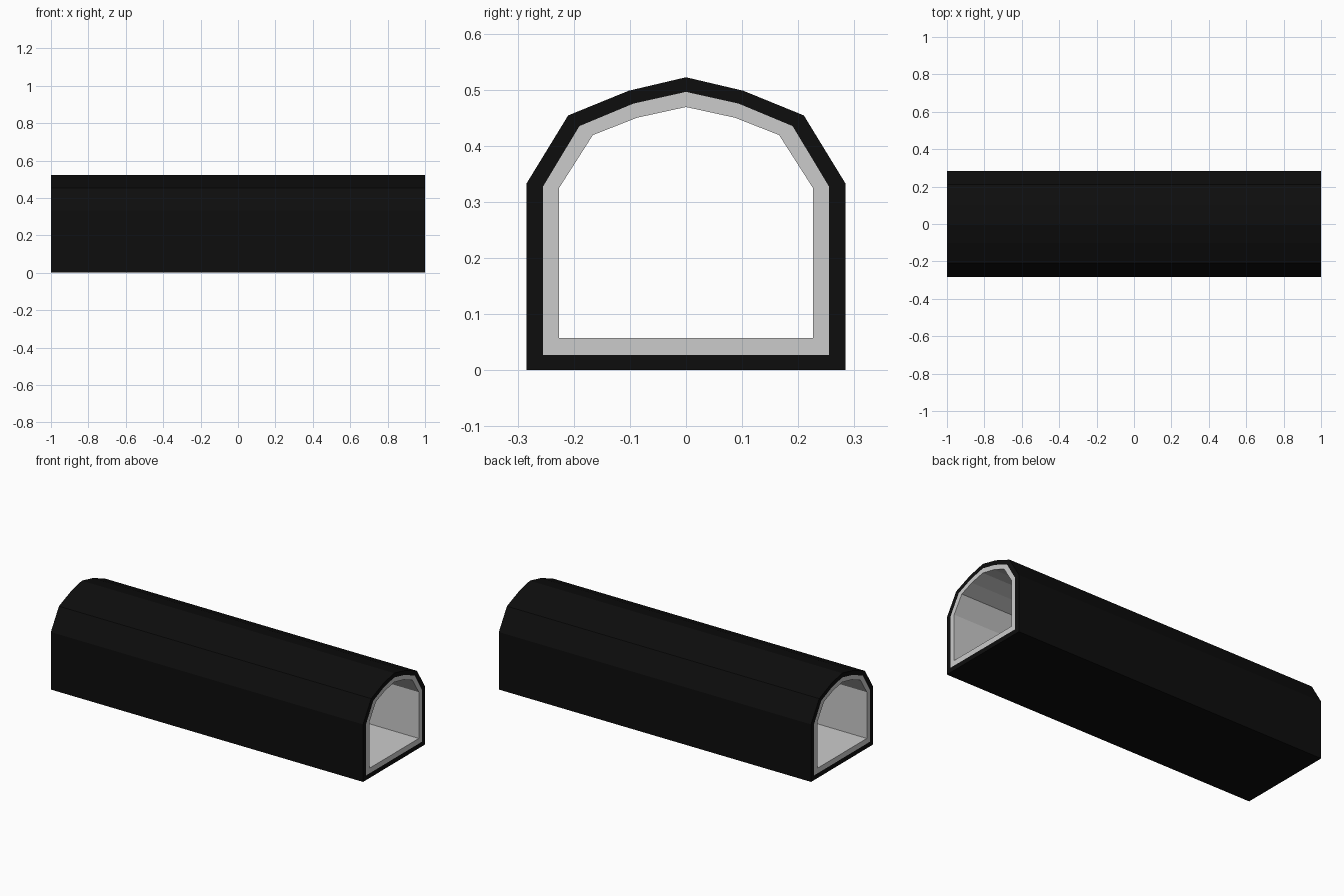
import bpy, bmesh

if "Cube" in bpy.data.objects:
    bpy.data.objects.remove(bpy.data.objects["Cube"])

HALF_LENGTH = 1.0

# Half cross-sections (y, z), from floor corner to roof ridge
OUTER = [(0.284, 0.0), (0.284, 0.333), (0.21, 0.454), (0.102, 0.498), (0, 0.522)]
MIDDLE = [(0.255, 0.027), (0.255, 0.327), (0.19, 0.435), (0.094, 0.475), (0, 0.496)]
INNER = [(0.226, 0.057), (0.226, 0.325), (0.166, 0.419), (0.087, 0.45), (0, 0.469)]


def mirrored(half):
    return half + [(-y, z) for y, z in reversed(half[:-1])]


def tube(name, outside, inside, color=None):
    """Open-ended tube along x with flat ring ends."""
    bm = bmesh.new()
    # Four loops, joined in sequence: outside left/right, inside right/left
    loops = []
    for half, x in ((outside, -1), (outside, 1), (inside, 1), (inside, -1)):
        loops.append([bm.verts.new((x * HALF_LENGTH, y, z)) for y, z in mirrored(half)])
    n = len(loops[0])
    for k in range(4):
        a, b = loops[k], loops[(k + 1) % 4]
        for i in range(n):
            j = (i + 1) % n
            bm.faces.new((a[i], a[j], b[j], b[i]))
    bmesh.ops.recalc_face_normals(bm, faces=bm.faces)
    mesh = bpy.data.meshes.new(name)
    bm.to_mesh(mesh)
    bm.free()
    obj = bpy.data.objects.new(name, mesh)
    bpy.context.collection.objects.link(obj)
    if color:
        mat = bpy.data.materials.new(name + "_color")
        mat.diffuse_color = color
        mat.use_nodes = True
        mat.node_tree.nodes["Principled BSDF"].inputs["Base Color"].default_value = mat.diffuse_color
        mesh.materials.append(mat)
    return obj


# Black outer shell and grey inner lining
tube("outer_shell", OUTER, MIDDLE, (0.004, 0.004, 0.004, 1))
tube("inner_lining", MIDDLE, INNER)
